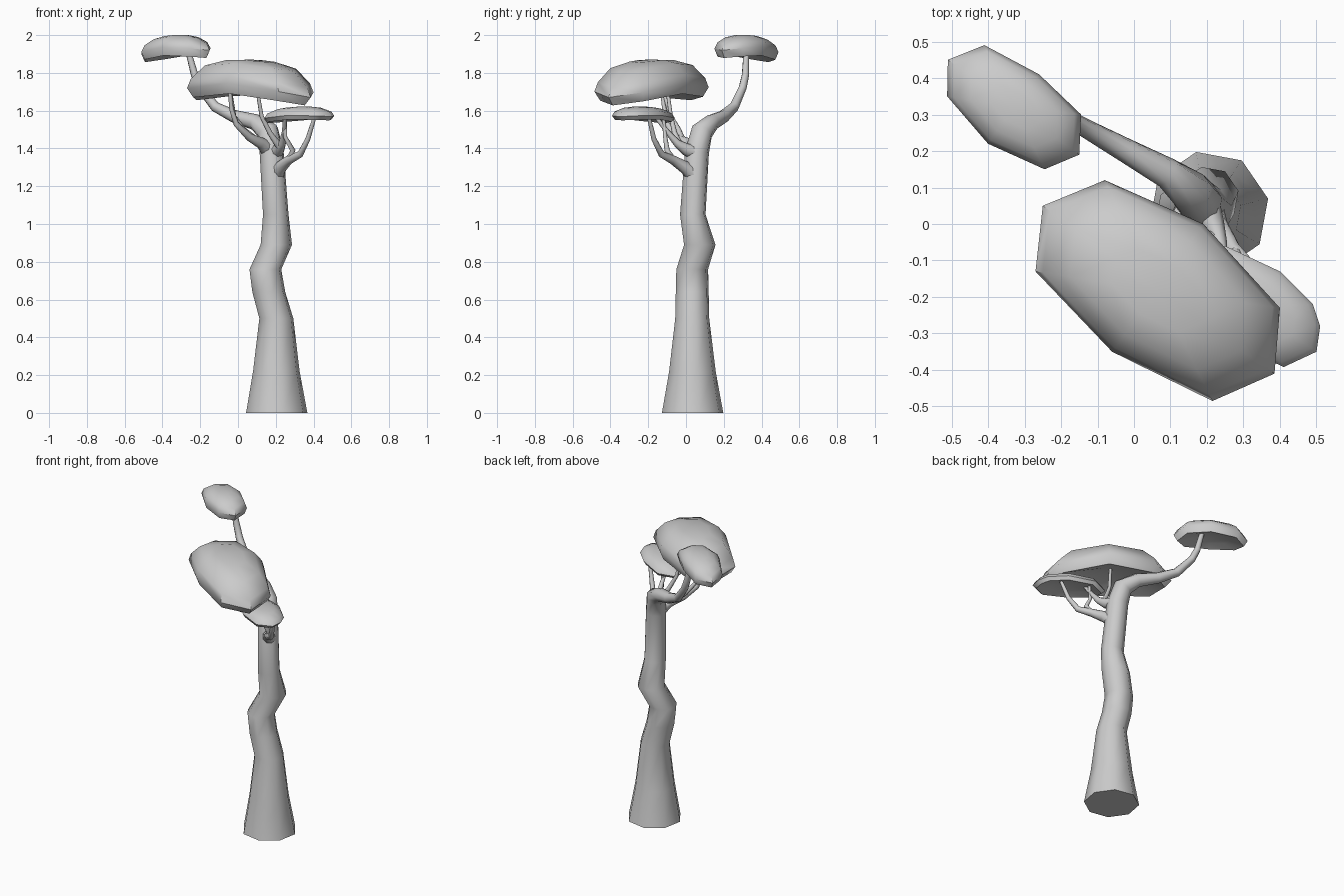
import bpy, bmesh, math
from mathutils import Vector


def finish(name, bm, angle):
    bmesh.ops.recalc_face_normals(bm, faces=bm.faces)
    me = bpy.data.meshes.new(name)
    bm.to_mesh(me)
    bm.free()
    ob = bpy.data.objects.new(name, me)
    bpy.context.collection.objects.link(ob)
    bpy.ops.object.select_all(action='DESELECT')
    ob.select_set(True)
    bpy.context.view_layer.objects.active = ob
    bpy.ops.object.shade_smooth_by_angle(angle=math.radians(angle))
    return ob


def skin(bm, rings):
    n = len(rings[0])
    for a, b in zip(rings, rings[1:]):
        for i in range(n):
            j = (i + 1) % n
            bm.faces.new((a[i], a[j], b[j], b[i]))


def tube(name, path, sides=8, flat_until=-1, turn=0.0):
    """Tapered limb along (x, y, z, radius); first rings may stay level."""
    bm = bmesh.new()
    pts = [Vector(p[:3]) for p in path]
    ref = Vector((1, 0, 0))
    rings = []
    for k, p in enumerate(pts):
        t = pts[min(k + 1, len(pts) - 1)] - pts[max(k - 1, 0)]
        t.normalize()
        if k <= flat_until:
            t = Vector((0, 0, 1))
        ref = ref - t * ref.dot(t)
        if ref.length < 0.05:
            ref = t.orthogonal()
        ref.normalize()
        side = t.cross(ref)
        ring = []
        for i in range(sides):
            a = turn + math.tau * i / sides
            ring.append(bm.verts.new(p + (ref * math.cos(a) + side * math.sin(a)) * path[k][3]))
        rings.append(ring)
    skin(bm, rings)
    bm.faces.new(rings[0])
    bm.faces.new(rings[-1])
    return finish(name, bm, 50)


def canopy(name, outline, profile, droop, tilt, axis):
    """Domed foliage pad: scaled outline rings, ends drooping along the long axis."""
    bm = bmesh.new()
    c = Vector(((min(p[0] for p in outline) + max(p[0] for p in outline)) / 2,
                (min(p[1] for p in outline) + max(p[1] for p in outline)) / 2))
    d = Vector((math.cos(axis), math.sin(axis)))
    half = max(abs((Vector(p) - c).dot(d)) for p in outline)
    rings = []
    for s, z in profile[1:-1]:
        ring = []
        for p in outline:
            v = (Vector(p) - c) * s
            u = v.dot(d) / half
            ring.append(bm.verts.new((c.x + v.x, c.y + v.y, z - droop * u * u - tilt * u)))
        rings.append(ring)
    skin(bm, rings)
    for ring, z in ((rings[0], profile[0][1]), (rings[-1], profile[-1][1])):
        pole = bm.verts.new((c.x, c.y, z))
        for i in range(len(ring)):
            bm.faces.new((ring[i], ring[(i + 1) % len(ring)], pole))
    return finish(name, bm, 48)


# Trunk, bending over into the long rear branch
tube("trunk", [
    (0.205, 0.035, 0.00, 0.166), (0.203, 0.034, 0.22, 0.126), (0.203, 0.033, 0.50, 0.092),
    (0.163, 0.033, 0.64, 0.089), (0.145, 0.033, 0.76, 0.086), (0.203, 0.073, 0.89, 0.085),
    (0.200, 0.036, 1.05, 0.069), (0.178, 0.058, 1.38, 0.065), (0.158, 0.085, 1.49, 0.060),
    (0.090, 0.140, 1.54, 0.043), (-0.02, 0.200, 1.57, 0.034), (-0.12, 0.255, 1.62, 0.027),
    (-0.20, 0.300, 1.72, 0.022), (-0.23, 0.315, 1.79, 0.020), (-0.265, 0.32, 1.92, 0.015),
], flat_until=6, turn=math.radians(12))

# Thin branches carrying the two front canopies
branches = {
    "branch_left": [(0.15, 0.04, 1.40, .04), (0.12, 0.00, 1.43, .030), (0.06, -0.06, 1.46, .021),
                    (-0.01, -0.10, 1.53, .015), (-0.035, -0.115, 1.61, .012), (-0.045, -0.13, 1.73, .010)],
    "branch_left_twig": [(0.10, -0.02, 1.44, .02), (0.03, -0.04, 1.50, .014),
                         (-0.02, -0.08, 1.57, .011), (-0.04, -0.12, 1.70, .009)],
    "branch_right_low": [(0.205, 0.04, 1.26, .042), (0.225, -0.005, 1.30, .034), (0.27, -0.07, 1.34, .024),
                         (0.33, -0.13, 1.37, .018), (0.37, -0.17, 1.45, .014), (0.41, -0.20, 1.58, .010)],
    "branch_right_low_twig": [(0.27, -0.07, 1.34, .018), (0.29, -0.10, 1.39, .014),
                              (0.25, -0.11, 1.46, .011), (0.25, -0.12, 1.58, .009)],
    "branch_right_high": [(0.195, 0.05, 1.38, .042), (0.215, 0.00, 1.395, .033), (0.235, -0.05, 1.43, .020),
                          (0.245, -0.10, 1.49, .013), (0.25, -0.17, 1.58, .010)],
    "branch_right_high_twig": [(0.22, -0.03, 1.41, .020), (0.17, -0.06, 1.48, .014),
                               (0.125, -0.08, 1.57, .011), (0.10, -0.10, 1.72, .009)],
}
for name, path in branches.items():
    tube(name, path, sides=8)

# Foliage pads
canopy("canopy_large",
       [(-0.25, 0.05), (-0.08, 0.12), (0.19, 0.00), (0.40, -0.23),
        (0.385, -0.41), (0.215, -0.485), (-0.06, -0.35), (-0.27, -0.13)],
       [(0, 1.73), (0.5, 1.715), (0.90, 1.69), (1.0, 1.745), (0.94, 1.79),
        (0.72, 1.85), (0.38, 1.869), (0, 1.87)], 0.06, 0.015, math.radians(-33))
canopy("canopy_rear",
       [(-0.51, 0.45), (-0.41, 0.49), (-0.26, 0.41), (-0.145, 0.30),
        (-0.15, 0.19), (-0.245, 0.15), (-0.40, 0.22), (-0.512, 0.35)],
       [(0, 1.91), (0.5, 1.905), (0.90, 1.892), (1.0, 1.937), (0.90, 1.968),
        (0.65, 1.99), (0.35, 1.999), (0, 2.0)], 0.03, -0.012, math.radians(-38))
canopy("canopy_small",
       [(0.14, -0.10), (0.25, -0.06), (0.40, -0.13), (0.49, -0.22),
        (0.51, -0.28), (0.50, -0.35), (0.41, -0.392), (0.26, -0.32), (0.14, -0.19)],
       [(0, 1.568), (0.5, 1.565), (0.90, 1.553), (1.0, 1.575), (0.92, 1.597),
        (0.62, 1.615), (0.35, 1.62), (0, 1.622)], 0.015, -0.008, math.radians(-38))
